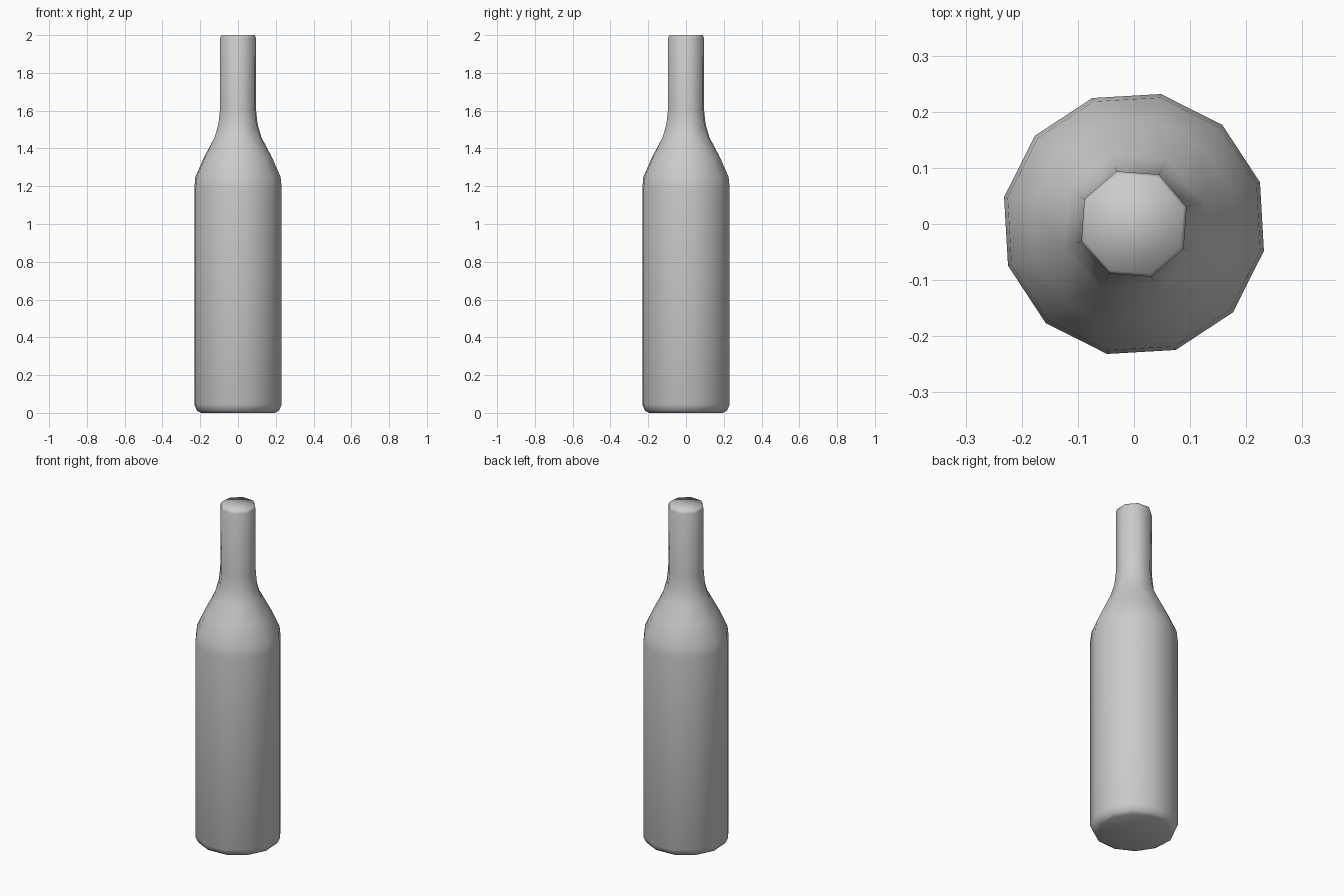
import bpy, bmesh
from math import cos, sin, radians, tau

cube = bpy.data.objects.get("Cube")
if cube:
    bpy.data.objects.remove(cube, do_unlink=True)

START = radians(18.3)

# Single glass colour
glass = bpy.data.materials.new("grey_glass")
glass.use_nodes = True
grey = (0.6, 0.6, 0.6, 1)
glass.diffuse_color = grey
glass.node_tree.nodes["Principled BSDF"].inputs["Base Color"].default_value = grey

# Rings from base to mouth: sides, radius, height
rings = [
    (12, 0.2, 0), (12, 0.222, 0.012), (12, 0.2365, 0.045),  # rounded base
    (12, 0.2365, 1.19), (12, 0.23, 1.25), (12, 0.185, 1.35),  # body and shoulder
    (8, 0.13, 1.46), (8, 0.109, 1.53), (8, 0.1, 1.61),  # neck
    (8, 0.099, 1.985), (8, 0.093, 2.0),  # mouth
]

bm = bmesh.new()


def add_ring(sides, radius, z):
    angles = [START + tau * i / sides for i in range(sides)]
    return [bm.verts.new((radius * cos(a), radius * sin(a), z)) for a in angles]


def bridge(low, high):
    """Join two rings, zipping by angle when their side counts differ."""
    n, m = len(low), len(high)
    if n == m:
        for i in range(n):
            j = (i + 1) % n
            bm.faces.new((low[i], low[j], high[j], high[i]))
        return
    i = j = 0
    while i < n or j < m:
        a, b = low[i % n], high[j % m]
        if j >= m or (i < n and (i + 0.5) / n <= (j + 0.5) / m):
            i += 1
            bm.faces.new((a, low[i % n], b))
        else:
            j += 1
            bm.faces.new((a, high[j % m], b))


loops = [add_ring(*ring) for ring in rings]
for low, high in zip(loops, loops[1:]):
    bridge(low, high)
bm.faces.new(loops[0][::-1])
bm.faces.new(loops[-1])
bmesh.ops.recalc_face_normals(bm, faces=bm.faces)
for face in bm.faces:
    face.smooth = True

# Bottle object
mesh = bpy.data.meshes.new("bottle")
bm.to_mesh(mesh)
bm.free()
mesh.materials.append(glass)
bottle = bpy.data.objects.new("bottle", mesh)
bpy.context.collection.objects.link(bottle)
